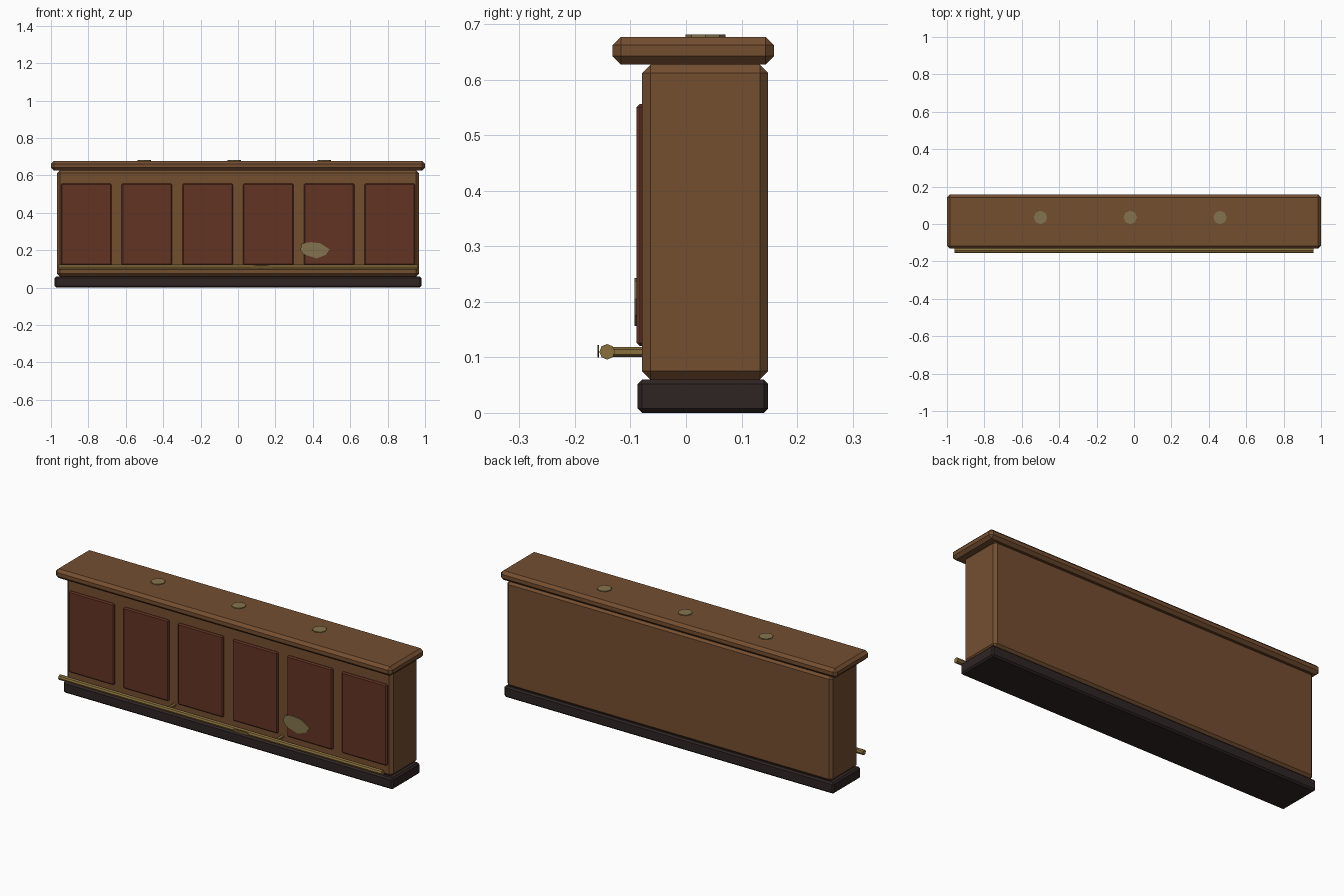
import bpy, bmesh, math
from mathutils import Vector

if "Cube" in bpy.data.objects:
    bpy.data.objects.remove(bpy.data.objects["Cube"])


def material(name, r, g, b):
    col = [((c / 255 + 0.055) / 1.055) ** 2.4 for c in (r, g, b)] + [1]
    m = bpy.data.materials.new(name)
    m.use_nodes = True
    m.diffuse_color = col
    m.node_tree.nodes["Principled BSDF"].inputs["Base Color"].default_value = col
    return m


oak = material("oak", 116, 78, 48)
red_wood = material("red wood", 100, 52, 37)
dark_wood = material("dark wood", 47, 36, 36)
brass = material("brass", 136, 110, 60)
worn = material("worn patch", 132, 116, 78)
scuff = material("scuff", 104, 80, 44)


def finish(bm, name, mat):
    bmesh.ops.recalc_face_normals(bm, faces=bm.faces)
    mesh = bpy.data.meshes.new(name)
    bm.to_mesh(mesh)
    bm.free()
    mesh.materials.append(mat)
    obj = bpy.data.objects.new(name, mesh)
    bpy.context.scene.collection.objects.link(obj)
    return obj


def box(name, mat, lo, hi, chamfer):
    """Box between two corners, with flat chamfered edges."""
    lo, hi = Vector(lo), Vector(hi)
    bm = bmesh.new()
    bmesh.ops.create_cube(bm, size=1)
    for v in bm.verts:
        v.co = (lo + hi) / 2 + v.co * (hi - lo)
    obj = finish(bm, name, mat)
    bevel = obj.modifiers.new("chamfer", "BEVEL")
    bevel.width = chamfer
    bevel.segments = 1


def rod(name, mat, start, end, radius, sides):
    """Straight faceted rod between two points."""
    start, end = Vector(start), Vector(end)
    bm = bmesh.new()
    bmesh.ops.create_cone(bm, cap_ends=True, segments=sides, radius1=radius,
                          radius2=radius, depth=(end - start).length)
    turn = (end - start).to_track_quat("Z", "Y")
    for v in bm.verts:
        v.co = turn @ v.co + (start + end) / 2
    finish(bm, name, mat)


def front_plate(name, mat, outline, y, depth):
    """Thin plate facing the front, from an x-z outline."""
    bm = bmesh.new()
    face = bm.faces.new([bm.verts.new((x, y, z)) for x, z in outline])
    # Keep the front face and extrude a copy of it backwards
    out = bmesh.ops.extrude_face_region(bm, geom=[face], use_keep_orig=True)
    for v in out["geom"]:
        if isinstance(v, bmesh.types.BMVert):
            v.co.y += depth
    finish(bm, name, mat)


# Carcass, plinth and worktop
box("plinth", dark_wood, (-0.98, -0.087, 0), (0.98, 0.148, 0.06), 0.008)
box("counter_body", oak, (-0.968, -0.079, 0.06), (0.968, 0.148, 0.627), 0.015)
box("counter_top", oak, (-1, -0.132, 0.627), (1, 0.158, 0.677), 0.015)

# Raised front panels
for i in range(6):
    x = (i - 2.5) * 0.3245
    box(f"front_panel_{i + 1}", red_wood, (x - 0.135, -0.089, 0.12),
        (x + 0.135, -0.069, 0.556), 0.006)

# Foot rail and its brackets
rod("foot_rail", brass, (-0.96, -0.142, 0.11), (0.96, -0.142, 0.11), 0.014, 8)
for i, x in enumerate((-0.32, 0.32)):
    rod(f"rail_bracket_{i + 1}", brass, (x, -0.142, 0.11), (x, -0.075, 0.11), 0.009, 6)

# Coasters on the worktop
for i in range(3):
    x = -0.5 + i * 0.48
    rod(f"coaster_{i + 1}", worn, (x, 0.035, 0.675), (x, 0.035, 0.681), 0.036, 8)

# Worn spot on a panel and scuff on the rail
front_plate("worn_spot", worn, [(0.34, 0.235), (0.39, 0.243), (0.44, 0.237), (0.49, 0.205),
            (0.47, 0.175), (0.42, 0.156), (0.35, 0.178), (0.333, 0.2)], -0.0925, 0.004)
oval = [(0.125 + 0.055 * math.cos(a), 0.111 + 0.011 * math.sin(a))
        for a in (math.tau * k / 8 for k in range(8))]
front_plate("rail_scuff", scuff, oval, -0.159, 0.002)
